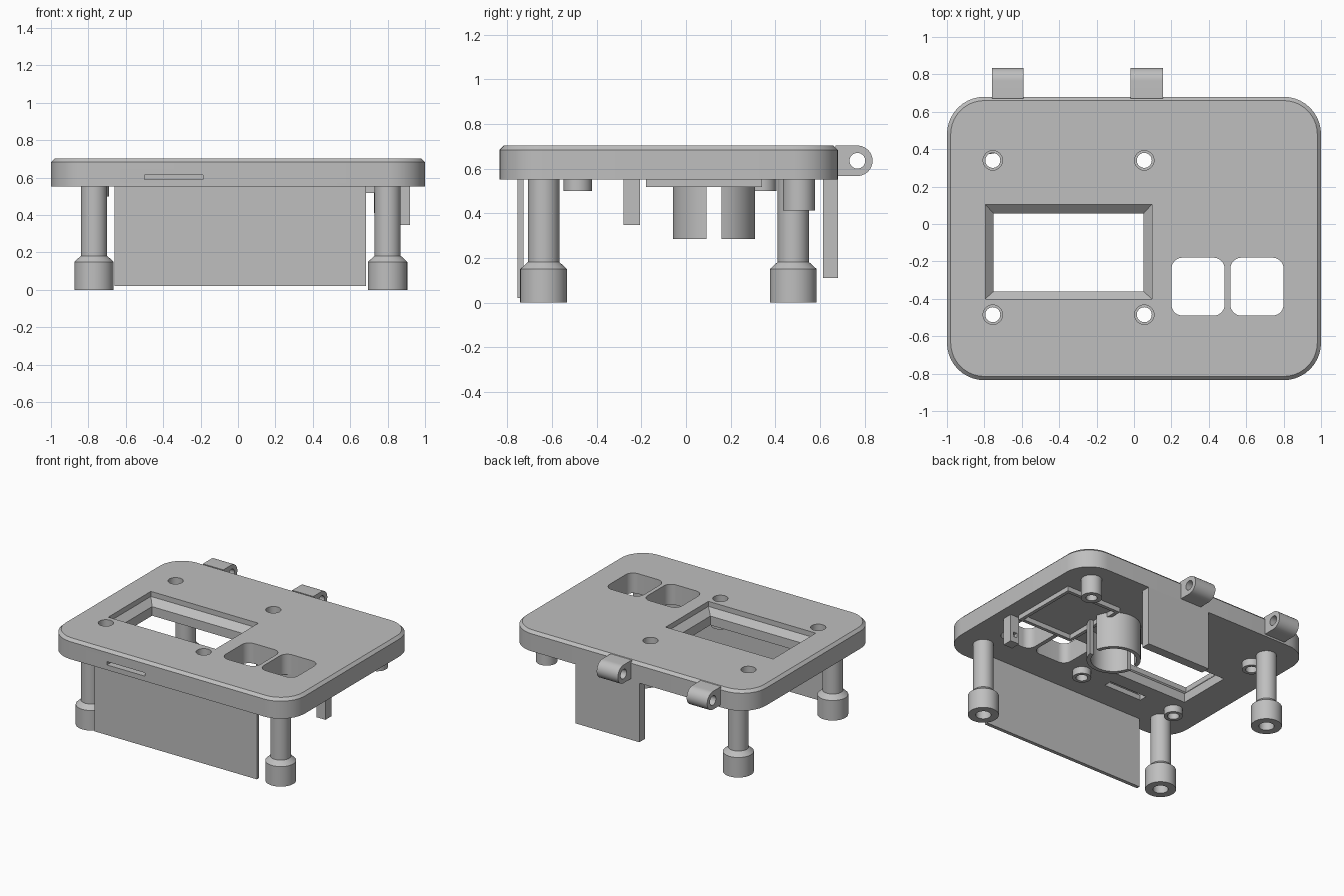
import bpy, bmesh
from math import sin, cos, pi, asin
from mathutils import Vector

if "Cube" in bpy.data.objects:
    bpy.data.objects.remove(bpy.data.objects["Cube"], do_unlink=True)

GREY = (0.52, 0.52, 0.52, 1)
grey = bpy.data.materials.new("grey plastic")
grey.use_nodes = True
grey.diffuse_color = GREY
grey.node_tree.nodes["Principled BSDF"].inputs["Base Color"].default_value = GREY


def circle(x, y, r, z, n=40):
    return [(x + r * cos(2 * pi * i / n), y + r * sin(2 * pi * i / n), z) for i in range(n)]


def rect(x0, x1, y0, y1, z, r=0.0, n=10):
    """Rectangle ring with optional rounded corners."""
    if r == 0:
        return [(x0, y0, z), (x1, y0, z), (x1, y1, z), (x0, y1, z)]
    ring = []
    corners = [(x1 - r, y1 - r), (x0 + r, y1 - r), (x0 + r, y0 + r), (x1 - r, y0 + r)]
    for k, (cx, cy) in enumerate(corners):
        for i in range(n + 1):
            a = pi / 2 * (k + i / n)
            ring.append((cx + r * cos(a), cy + r * sin(a), z))
    return ring


def loft(name, rings, cyclic=False):
    """Skin a stack of equal rings; cap the ends or join last to first."""
    bm = bmesh.new()
    loops = [[bm.verts.new(p) for p in ring] for ring in rings]
    pairs = list(zip(loops, loops[1:]))
    if cyclic:
        pairs.append((loops[-1], loops[0]))
    else:
        bm.faces.new(loops[0])
        bm.faces.new(loops[-1])
    for a, b in pairs:
        for i in range(len(a)):
            j = (i + 1) % len(a)
            bm.faces.new((a[i], a[j], b[j], b[i]))
    bmesh.ops.recalc_face_normals(bm, faces=bm.faces[:])
    mesh = bpy.data.meshes.new(name)
    bm.to_mesh(mesh)
    bm.free()
    mesh.materials.append(grey)
    obj = bpy.data.objects.new(name, mesh)
    bpy.context.collection.objects.link(obj)
    return obj


def box(name, x0, x1, y0, y1, z0, z1):
    return loft(name, [rect(x0, x1, y0, y1, z) for z in (z0, z1)])


def lathe(name, x, y, profile, cyclic=False):
    return loft(name, [circle(x, y, r, z) for r, z in profile], cyclic)


def select(obj):
    bpy.ops.object.select_all(action='DESELECT')
    obj.select_set(True)
    bpy.context.view_layer.objects.active = obj


def cut(obj, cutter):
    select(obj)
    mod = obj.modifiers.new("cut", 'BOOLEAN')
    mod.operation = 'DIFFERENCE'
    mod.solver = 'EXACT'
    mod.object = cutter
    bpy.ops.object.modifier_apply(modifier=mod.name)
    bpy.data.objects.remove(cutter, do_unlink=True)


def smooth(obj):
    select(obj)
    bpy.ops.object.shade_smooth_by_angle(angle=pi / 6)


BASE, TOP = 0.552, 0.703

# Cover plate with chamfered top edge
C = 0.02
plate = loft("cover_plate", [
    rect(-1, 1, -0.835, 0.68, BASE, 0.2),
    rect(-1, 1, -0.835, 0.68, TOP - C, 0.2),
    rect(-1 + C, 1 - C, -0.835 + C, 0.68 - C, TOP, 0.2 - C)])

# Display window: straight lip, sloped bezel, straight throat
wide = (-0.795, 0.095, -0.40, 0.105)
narrow = (-0.75, 0.05, -0.36, 0.055)
cut(plate, loft("window_cutter", [
    rect(*narrow, 0.5), rect(*narrow, 0.62), rect(*wide, 0.665), rect(*wide, 0.75)]))

# Two rounded button openings
for x0 in (0.2, 0.515):
    cut(plate, loft("button_cutter",
                    [rect(x0, x0 + 0.285, -0.49, -0.18, z, 0.06) for z in (0.5, 0.75)]))

# Card slot entering from the front and opening underneath
cut(plate, box("front_slot_cutter", -0.5, -0.187, -0.9, -0.47, 0.59, 0.615))
cut(plate, box("under_slot_cutter", -0.5, -0.187, -0.53, -0.47, 0.5, 0.605))

# Screw holes and their bosses underneath
for x in (-0.755, 0.055):
    for y in (-0.485, 0.34):
        cut(plate, lathe("screw_cutter", x, y, [(0.052, 0.5), (0.052, 0.75)]))
        smooth(lathe("screw_boss", x, y,
                     [(0.04, 0.56), (0.04, 0.5), (0.064, 0.5), (0.064, 0.56)], cyclic=True))
smooth(plate)

# Three long legs with hollow feet, and one short post
for name, x, y in (("front_right_leg", -0.77, -0.637), ("front_left_leg", 0.8, -0.637),
                   ("back_right_leg", -0.77, 0.48)):
    smooth(lathe(name, x, y, [(0.052, 0.12), (0.052, 0), (0.105, 0), (0.105, 0.15),
                              (0.07, 0.182), (0.07, BASE)]))
smooth(lathe("back_left_post", 0.8, 0.505,
             [(0.038, 0.5), (0.038, 0.412), (0.072, 0.412), (0.072, BASE)]))

# Hanging panels
box("front_panel", -0.66, 0.685, -0.755, -0.728, 0.02, BASE)
box("back_panel", -0.09, 0.44, 0.612, 0.68, 0.11, BASE)

# Side bracket with a small square hole
bracket = box("side_bracket", 0.845, 0.92, -0.28, -0.205, 0.347, BASE)
cut(bracket, box("bracket_cutter", 0.865, 0.895, -0.23, -0.15, 0.39, 0.425))

# Thin square frame under the plate
outer = (0.41, 0.87, -0.18, 0.34)
inner = (0.435, 0.845, -0.155, 0.315)
loft("module_frame", [rect(*outer, 0.517), rect(*outer, BASE),
                      rect(*inner, BASE), rect(*inner, 0.517)], cyclic=True)

# Round holder made of two half shells
HX, HY, R_OUT, R_IN = 0.285, 0.125, 0.184, 0.155
STEPS = 20
for name, start in (("holder_back_half", 0), ("holder_front_half", pi)):
    shell = []
    for r, order in ((R_OUT, range(STEPS + 1)), (R_IN, range(STEPS, -1, -1))):
        g = asin(0.033 / r)
        for i in order:
            a = start + g + (pi - 2 * g) * i / STEPS
            shell.append((HX + r * cos(a), HY + r * sin(a)))
    smooth(loft(name, [[(x, y, z) for x, y in shell] for z in (0.285, BASE)]))

# Hinge knuckles on the back edge
PY, PZ, R = 0.767, 0.635, 0.068
for name, x0, x1 in (("right_hinge", -0.76, -0.59), ("left_hinge", -0.02, 0.155)):
    side = [(0.67, PZ + R), (0.67, PZ - R)]
    side += [(PY + R * cos(a), PZ + R * sin(a))
             for a in (-pi / 2 + pi * i / 20 for i in range(21))]
    hinge = loft(name, [[(x, y, z) for y, z in side] for x in (x0, x1)])
    cut(hinge, loft("pin_cutter", [[(x, y, z) for y, z, _ in circle(PY, PZ, 0.035, 0)]
                                   for x in (x0 - 0.1, x1 + 0.1)]))
    smooth(hinge)
